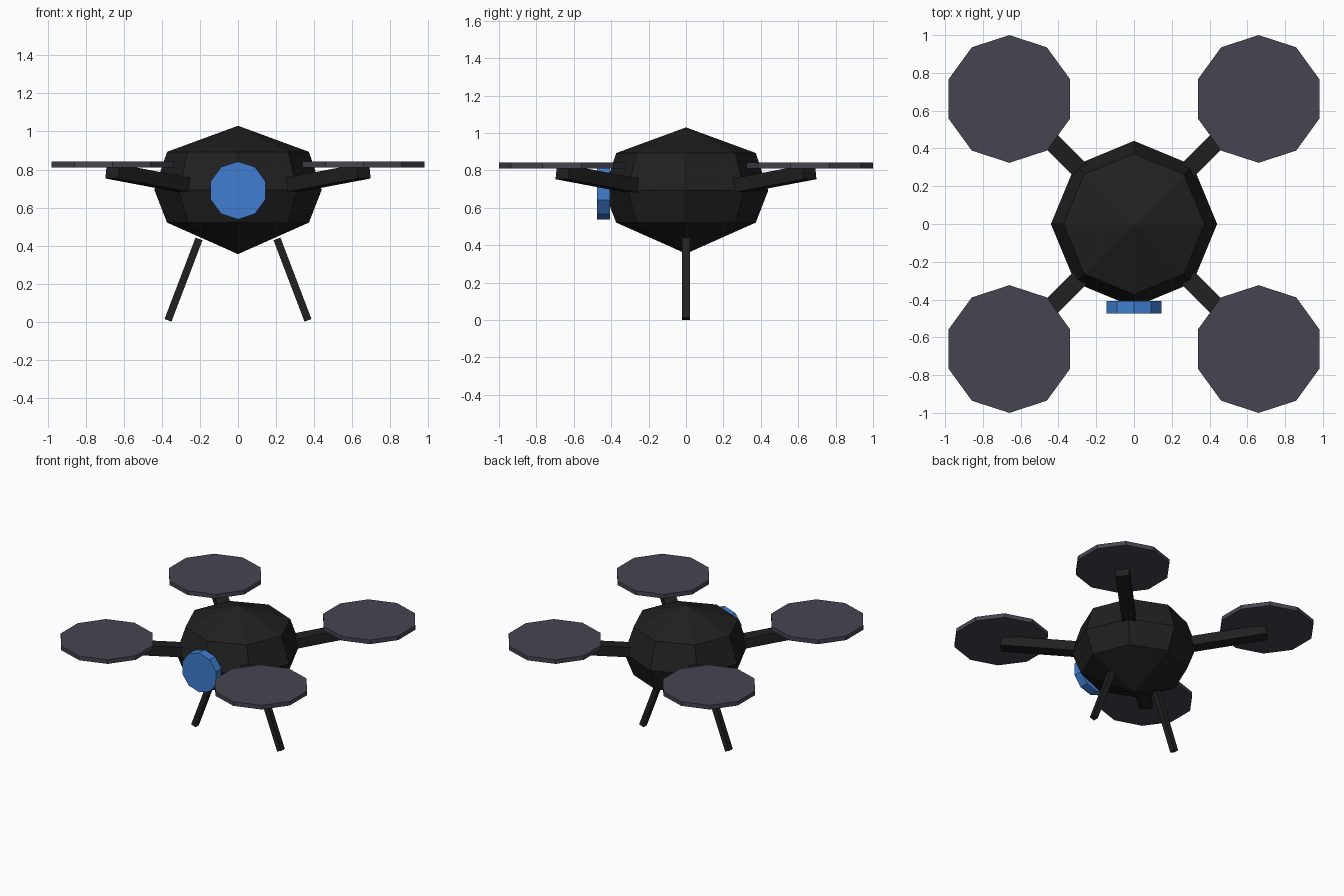
import bpy, bmesh, math
from mathutils import Vector, Matrix

if "Cube" in bpy.data.objects:
    bpy.data.objects.remove(bpy.data.objects["Cube"])


def material(name, rgb):
    m = bpy.data.materials.new(name)
    m.diffuse_color = (*rgb, 1)
    m.use_nodes = True
    m.node_tree.nodes["Principled BSDF"].inputs["Base Color"].default_value = m.diffuse_color
    return m


BLACK = material("matte_black", (0.0145, 0.0145, 0.0145))
GREY = material("rotor_grey", (0.061, 0.058, 0.083))
BLUE = material("lens_blue", (0.050, 0.208, 0.63))


def finish(name, bm, mat):
    bmesh.ops.recalc_face_normals(bm, faces=bm.faces)
    me = bpy.data.meshes.new(name)
    bm.to_mesh(me)
    bm.free()
    me.materials.append(mat)
    ob = bpy.data.objects.new(name, me)
    bpy.context.collection.objects.link(ob)
    return ob


def disc(name, centre, radius, depth, rot, mat):
    bm = bmesh.new()
    bmesh.ops.create_cone(bm, cap_ends=True, segments=10, radius1=radius,
                          radius2=radius, depth=depth)
    # put a vertex on the +y axis
    top = max(bm.verts, key=lambda v: v.co.y)
    turn = math.pi / 2 - math.atan2(top.co.y, top.co.x)
    bm.transform(Matrix.Translation(centre) @ rot @ Matrix.Rotation(turn, 4, 'Z'))
    return finish(name, bm, mat)


def bar(name, a, b, width, height, mat):
    """Box from a to b; width is horizontal, height is across it."""
    a, b = Vector(a), Vector(b)
    along = (b - a).normalized()
    side = along.cross(Vector((0, 0, 1))).normalized()
    up = side.cross(along)
    rot = Matrix((along, side, up)).transposed().to_4x4()
    bm = bmesh.new()
    bmesh.ops.create_cube(bm, size=1)
    bm.transform(Matrix.Translation((a + b) / 2) @ rot
                 @ Matrix.Diagonal(((b - a).length, width, height, 1)))
    return finish(name, bm, mat)


# Faceted body: eight-sided sphere with adjusted rings
bm = bmesh.new()
bmesh.ops.create_uvsphere(bm, u_segments=8, v_segments=4, radius=1)
for v in bm.verts:
    ang = round(math.atan2(v.co.y, v.co.x) / (math.pi / 4)) * math.pi / 4
    if v.co.z > 0.9:
        r, z = 0, 1.03
    elif v.co.z > 0.3:
        r, z = 0.373, 0.893
    elif v.co.z > -0.3:
        r, z = 0.44, 0.693
    elif v.co.z > -0.9:
        r, z = 0.373, 0.521
    else:
        r, z = 0, 0.355
    v.co = (r * math.cos(ang), r * math.sin(ang), z)
finish("body", bm, BLACK)

# Four arms with rotor discs
for sx, side in ((-1, "left"), (1, "right")):
    for sy, end in ((-1, "front"), (1, "back")):
        bar(f"{end}_{side}_arm", (sx * 0.29, sy * 0.29, 0.72),
            (sx * 0.66, sy * 0.66, 0.79), 0.096, 0.075, BLACK)
        disc(f"{end}_{side}_rotor", (sx * 0.66, sy * 0.662, 0.826), 0.338,
             0.032, Matrix.Identity(4), GREY)
    # Landing leg
    bar(f"{side}_leg", (sx * 0.205, 0, 0.435), (sx * 0.368, 0, 0.007),
        0.042, 0.039, BLACK)

# Front camera lens
disc("camera_lens", (0, -0.441, 0.69), 0.152, 0.068,
     Matrix.Rotation(math.pi / 2, 4, 'X'), BLUE)
